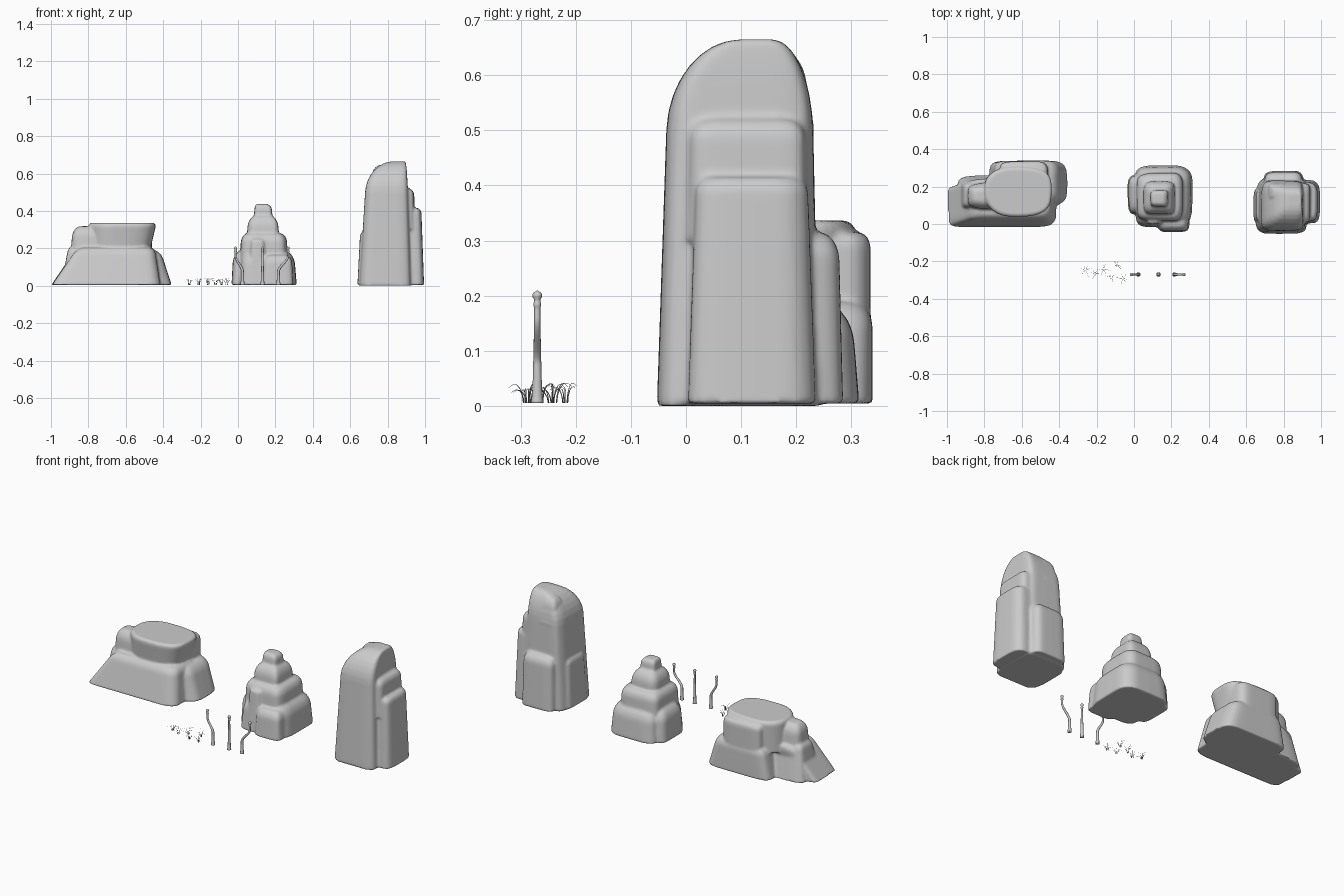
import bpy, bmesh, math, random
from mathutils import Vector

if "Cube" in bpy.data.objects:
    bpy.data.objects.remove(bpy.data.objects["Cube"])

random.seed(4)


def make_object(name, bm):
    bmesh.ops.recalc_face_normals(bm, faces=bm.faces[:])
    for f in bm.faces:
        f.smooth = True
    mesh = bpy.data.meshes.new(name)
    bm.to_mesh(mesh)
    bm.free()
    ob = bpy.data.objects.new(name, mesh)
    bpy.context.collection.objects.link(ob)
    return ob


def skin(bm, rings):
    """Bridge vertex rings and cap both ends."""
    n = len(rings[0])
    for a, b in zip(rings, rings[1:]):
        for i in range(n):
            j = (i + 1) % n
            bm.faces.new((a[i], a[j], b[j], b[i]))
    bm.faces.new(rings[0][::-1])
    bm.faces.new(rings[-1])


def block(bm, x0, x1, y0, y1, top, z0=0.004, slope=0.015, crown=None, shoulder=0.05, power=5, sides=40):
    """Rounded-box boulder. slope: inset at the top, crown: extra inset over the
    curved shoulder; each is one number or (left, right, front, back)."""
    if crown is None:
        crown = shoulder * 0.7
    slope, crown = [v if isinstance(v, tuple) else (v,) * 4 for v in (slope, crown)]
    p1, p2 = random.uniform(0, 6), random.uniform(0, 6)
    straight = top - shoulder
    heights = [z0 + (straight - z0) * i / 5 for i in range(5)]
    heights += [straight + shoulder * math.sin(math.pi / 2 * i / 8) for i in range(9)]
    rings = []
    for z in heights:
        t = (z - z0) / (top - z0)
        u = min(max((z - straight) / shoulder, 0), 1)
        curve = 1 - math.sqrt(1 - u * u)
        l, r, f, b = (s * t + c * curve for s, c in zip(slope, crown))
        cx, cy = (x0 + l + x1 - r) / 2, (y0 + f + y1 - b) / 2
        hx, hy = (x1 - r - x0 - l) / 2, (y1 - b - y0 - f) / 2
        ring = []
        for i in range(sides):
            a = math.tau * i / sides
            c, s = math.cos(a), math.sin(a)
            k = 0.99 + 0.012 * math.sin(3 * a + p1) + 0.01 * math.sin(5 * a + p2)
            px = math.copysign(abs(c) ** (2 / power), c) * k * hx
            py = math.copysign(abs(s) ** (2 / power), s) * k * hy
            ring.append(bm.verts.new((cx + px, cy + py, z)))
        rings.append(ring)
    skin(bm, rings)


def rock(name, bm):
    """Fuse overlapping blocks into one weathered stone."""
    ob = make_object(name, bm)
    rm = ob.modifiers.new("fuse", 'REMESH')
    rm.mode = 'VOXEL'
    rm.voxel_size = 0.007
    rm.use_smooth_shade = True
    sm = ob.modifiers.new("weather", 'SMOOTH')
    sm.factor = 0.5
    sm.iterations = 4


def tube(bm, path, radii, side, sides=8):
    """Tapered tube along a path lying in the plane perpendicular to side."""
    pts = [Vector(p) for p in path]
    rings = []
    for i, p in enumerate(pts):
        t = (pts[min(i + 1, len(pts) - 1)] - pts[max(i - 1, 0)]).normalized()
        n = t.cross(side)
        rings.append([bm.verts.new(p + radii[i] * (math.cos(math.tau * k / sides) * side
                      + math.sin(math.tau * k / sides) * n)) for k in range(sides)])
    skin(bm, rings)


# low wide rock: front base, left toe, rear base, flared slab, left shoulder, rear block
bm = bmesh.new()
block(bm, -1.005, -0.415, -0.02, 0.21, 0.205, slope=(0.14, 0.03, 0.05, -0.04), shoulder=0.04, power=7)
block(bm, -0.95, -0.6, 0.05, 0.26, 0.21, slope=0.04, shoulder=0.03)
block(bm, -0.78, -0.355, 0.09, 0.342, 0.19, slope=(0.04, 0.06, 0.01, 0))
block(bm, -0.80, -0.475, 0.06, 0.3, 0.336, z0=0.15, slope=(0, -0.045, -0.025, -0.01), shoulder=0.025, power=2.7)
block(bm, -0.90, -0.65, 0.07, 0.23, 0.318, z0=0.1, shoulder=0.06, power=3.5)
block(bm, -0.72, -0.46, 0.2, 0.335, 0.315, z0=0.1, slope=0, shoulder=0.03)

rock("low_rock", bm)

# small stepped rock: base tiers with side lumps, waist, front lump, neck, tip
bm = bmesh.new()
block(bm, 0, 0.313, -0.02, 0.316, 0.185, shoulder=0.07)
block(bm, -0.036, 0.15, 0.05, 0.265, 0.19, slope=0.01, shoulder=0.07)
block(bm, 0.12, 0.3, -0.045, 0.15, 0.165, slope=0.01)
block(bm, 0.008, 0.27, 0.01, 0.28, 0.28, z0=0.1, slope=0.008)
block(bm, 0.06, 0.15, -0.01, 0.1, 0.25, z0=0.1, slope=0.01, shoulder=0.02)
block(bm, 0.045, 0.225, 0.045, 0.235, 0.38, z0=0.2, slope=0.01, shoulder=0.07)
block(bm, 0.08, 0.19, 0.085, 0.19, 0.437, z0=0.3, slope=0.01, crown=(0.01, 0.03, 0.02, 0.02), shoulder=0.03)
rock("stepped_rock", bm)

# tall rock: domed column, left slab, right slabs, rear block, second peak
bm = bmesh.new()
block(bm, 0.65, 0.925, -0.055, 0.243, 0.665, z0=0, slope=(0.04, 0.02, 0.023, 0.015),
      crown=(0.14, 0.01, 0.13, 0.07), shoulder=0.165, power=6)
block(bm, 0.637, 0.8, 0, 0.2, 0.29, shoulder=0.03)
block(bm, 0.8, 0.995, 0, 0.235, 0.415, shoulder=0.03)
block(bm, 0.8, 0.948, 0, 0.225, 0.52, z0=0.3, slope=0.005, shoulder=0.04)
block(bm, 0.69, 0.91, 0.1, 0.285, 0.315, slope=0.008)
block(bm, 0.7, 0.83, 0.1, 0.235, 0.645, z0=0.5, slope=0.025, power=4)
rock("tall_rock", bm)

# three slim flared stalks with collar and knob; the outer two sway outwards
for name, x, sway in (("left_stalk", 0.024, -0.037), ("middle_stalk", 0.131, 0),
                      ("right_stalk", 0.216, 0.052)):
    path, radii = [], []
    for i in range(53):
        z = 0.005 + 0.204 * i / 52
        k = min(max((z - 0.075) / 0.085, 0), 1)
        path.append((x + sway * k * k * (3 - 2 * k), -0.27, z))
        stem = 0.0055 + 0.0035 * max(0, 1 - z / 0.16) + 0.004 * math.exp(-z / 0.015)
        collar = 0.002 * math.exp(-((z - 0.184) / 0.004) ** 2)
        knob = math.sqrt(max(0, 0.0088 ** 2 - (z - 0.2) ** 2))
        radii.append(max(knob, 0.001 if z > 0.2 else 0.0052) if z > 0.191 else stem + collar)
    bm = bmesh.new()
    tube(bm, path, radii, Vector((0, 1, 0)), 12)
    make_object(name, bm)

# tufts of fine drooping grass
bm = bmesh.new()
for cx, cy in ((-0.26, -0.245), (-0.21, -0.265), (-0.16, -0.24), (-0.12, -0.285),
               (-0.09, -0.22), (-0.06, -0.29)):
    for i in range(6):
        a = math.tau * (i + random.uniform(-0.3, 0.3)) / 6
        d = Vector((math.cos(a), math.sin(a), 0))
        reach, h = random.uniform(0.015, 0.036), random.uniform(0.022, 0.037)
        base = Vector((cx, cy, 0.005)) + d * 0.005
        ts = [k / 5 for k in range(6)]
        path = [base + d * reach * t ** 1.6 + Vector((0, 0, h * math.sin(t * 2.2))) for t in ts]
        tube(bm, path, [0.0012 - 0.001 * t for t in ts], Vector((-d.y, d.x, 0)), 4)
make_object("grass_tufts", bm)
